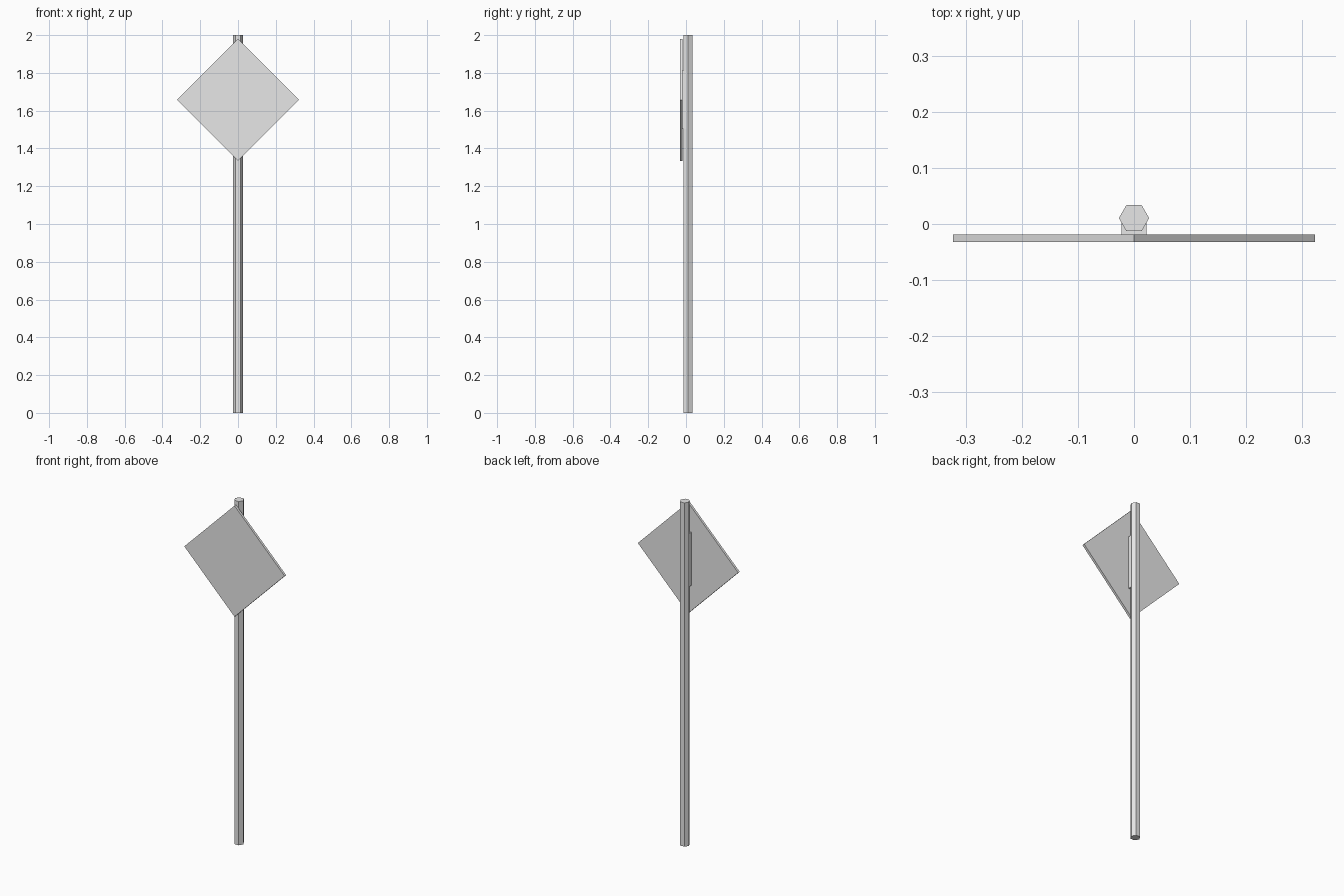
import bpy, math

if "Cube" in bpy.data.objects:
    bpy.data.objects.remove(bpy.data.objects["Cube"])

grey = bpy.data.materials.new("light_grey")
grey.diffuse_color = (0.8, 0.8, 0.8, 1)
grey.use_nodes = True
grey.node_tree.nodes["Principled BSDF"].inputs["Base Color"].default_value = grey.diffuse_color


def box(name, size, loc, roll=0.0):
    bpy.ops.mesh.primitive_cube_add(size=1, location=loc, rotation=(0, roll, 0))
    ob = bpy.context.object
    ob.name = name
    ob.scale = size
    ob.data.materials.append(grey)
    return ob


# six-sided post, corners pointing to the left and right
bpy.ops.mesh.primitive_cylinder_add(vertices=6, radius=0.027, depth=2,
                                    location=(0, 0.0105, 1),
                                    rotation=(0, 0, math.radians(30)))
post = bpy.context.object
post.name = "post"
post.data.materials.append(grey)

# diamond sign plate: a square turned by 45 degrees
side = 0.323 * math.sqrt(2)
box("sign_plate", (side, 0.014, side), (0, -0.0255, 1.657), math.radians(45))

# mounting bracket between the plate and the post
box("mounting_bracket", (0.044, 0.0215, 0.31), (0, -0.00775, 1.657))
